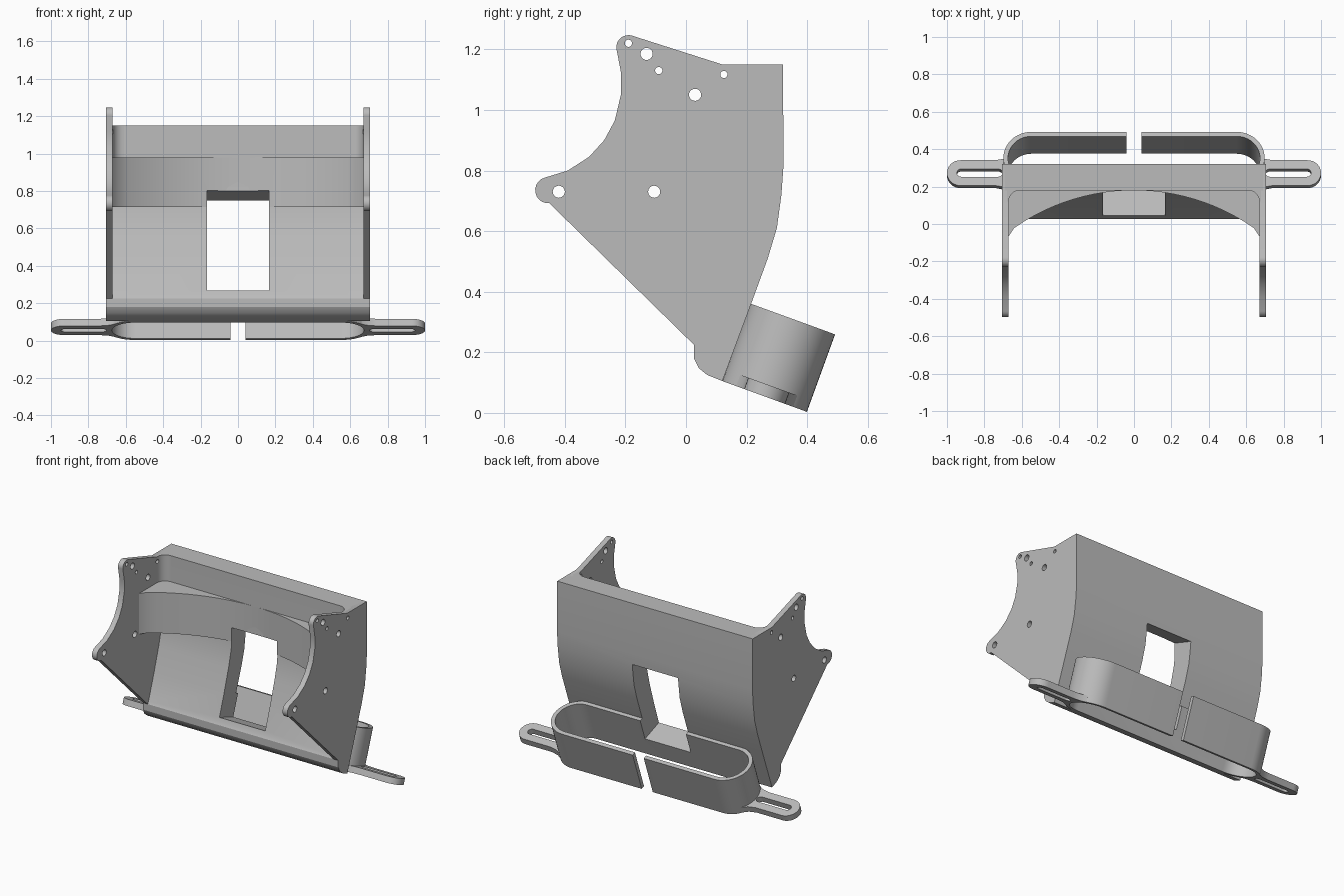
import bpy, bmesh
from math import pi, sin, cos, radians, sqrt
from mathutils import Matrix, Vector

cube = bpy.data.objects.get("Cube")
if cube:
    bpy.data.objects.remove(cube, do_unlink=True)

grey = bpy.data.materials.new("plain grey")
grey.use_nodes = True
colour = (0.5, 0.5, 0.5, 1)
grey.diffuse_color = colour
grey.node_tree.nodes["Principled BSDF"].inputs["Base Color"].default_value = colour

# Frames: side profiles run along x, upright ones along z, clip ones are tilted
SIDE = Matrix(((0, 0, 1, 0), (1, 0, 0, 0), (0, 1, 0, 0), (0, 0, 0, 1)))
UPRIGHT = Matrix.Identity(4)
CLIP = Matrix.Translation((0, 0.12, 0.105)) @ Matrix.Rotation(radians(-20), 4, "X")


def arc(cx, cy, r, start, end, steps):
    angles = [radians(start + (end - start) * i / steps) for i in range(steps + 1)]
    return [(cx + r * cos(a), cy + r * sin(a)) for a in angles]


def prism(name, points, low, high, frame):
    """Extrude a closed 2D outline between two heights of a frame."""
    bm = bmesh.new()
    face = bm.faces.new([bm.verts.new((a, b, low)) for a, b in points])
    extruded = bmesh.ops.extrude_face_region(bm, geom=[face])["geom"]
    moved = [v for v in extruded if isinstance(v, bmesh.types.BMVert)]
    bmesh.ops.translate(bm, verts=moved, vec=Vector((0, 0, high - low)))
    bmesh.ops.transform(bm, matrix=frame, verts=bm.verts)
    bmesh.ops.recalc_face_normals(bm, faces=bm.faces)
    mesh = bpy.data.meshes.new(name)
    bm.to_mesh(mesh)
    bm.free()
    mesh.materials.append(grey)
    obj = bpy.data.objects.new(name, mesh)
    bpy.context.collection.objects.link(obj)
    return obj


def activate(obj):
    bpy.ops.object.select_all(action="DESELECT")
    obj.select_set(True)
    bpy.context.view_layer.objects.active = obj


def cut(obj, *cutters):
    activate(obj)
    for cutter in cutters:
        mod = obj.modifiers.new("cut", "BOOLEAN")
        mod.operation = "DIFFERENCE"
        mod.solver = "EXACT"
        mod.object = cutter
        bpy.ops.object.modifier_apply(modifier=mod.name)


def rectangle(x, low, high):
    return [(-x, low), (x, low), (x, high), (-x, high)]


def stadium(x, centre, r):
    return arc(x, centre, r, -90, 90, 24) + arc(-x, centre, r, 90, 270, 24)


parts = []
window = prism("window_cutter", rectangle(0.165, -0.4, 0.06), 0.126, 0.673, CLIP)
helpers = [window]

# Outer back curve and rounded bottom nose shared by wall and plates
back = [(0.32, 1.15), (0.322, 0.82), (0.315, 0.72), (0.3, 0.61), (0.27, 0.51),
        (0.215, 0.36), (0.12, 0.105)]
nose = [(0.07, 0.125), (0.042, 0.148), (0.026, 0.18), (0.026, 0.225)]

# Thick curved back wall
inner = [(0.035, 0.24), (0.09, 0.4), (0.14, 0.56), (0.165, 0.66),
         (0.176, 0.76), (0.18, 0.85), (0.18, 1.15)]
wall = prism("back_wall", back + nose + inner, -0.69, 0.69, SIDE)
cut(wall, window)
parts.append(wall)

# Concave rib across the inside of the wall
R = 1.12
steps = [i / 12 for i in range(-12, 13)]
front = [(0.64 * t, 0.18 - R + sqrt(R * R - (0.64 * t) ** 2)) for t in steps]
outline = [(-0.69, 0.25), (-0.69, -0.065), (-0.67, -0.065)] + front
outline += [(0.67, -0.065), (0.69, -0.065), (0.69, 0.25)]
rib = prism("concave_rib", outline, 0.715, 0.98, UPRIGHT)
cut(rib, window)
parts.append(rib)

# Side plates with ears and screw holes
plate_outline = (
    back + nose
    + arc(-0.455, 0.735, 0.043, 275, 105, 10)
    + [(-0.39, 0.8), (-0.32, 0.845), (-0.27, 0.9), (-0.235, 0.965),
       (-0.215, 1.05), (-0.214, 1.12)]
    + arc(-0.19, 1.207, 0.04, 185, 72, 8)
    + [(0.12, 1.15)]
)
holes = [(-0.19, 1.22, 0.012), (-0.13, 1.185, 0.02), (-0.09, 1.13, 0.012),
         (0.125, 1.117, 0.012), (0.03, 1.05, 0.02), (-0.42, 0.73, 0.02),
         (-0.105, 0.73, 0.02)]
drills = [prism("hole_cutter", arc(y, z, r, 0, 345, 23), -1, 1, SIDE)
          for y, z, r in holes]
helpers += drills
for side, sign in (("left", 1), ("right", -1)):
    ends = sorted((0.67 * sign, 0.705 * sign))
    plate = prism(side + "_plate", plate_outline, *ends, SIDE)
    cut(plate, *drills)
    parts.append(plate)

    # Rounded corner between plate and top of the wall
    cove = arc(0.61, 0.12, 0.06, 0, 90, 8) + [(0.61, 0.2), (0.68, 0.2), (0.68, 0.12)]
    corner = prism(side + "_corner_fillet", [(x * sign, y) for x, y in cove],
                   0.97, 1.15, UPRIGHT)
    cut(corner, drills[3])
    parts.append(corner)

# Split oval clip behind the lower wall
MID = 0.1485
cavity = prism("cavity_cutter", stadium(0.55, MID, MID - 0.025), -0.1, 0.4, CLIP)
gap = prism("gap_cutter", rectangle(0.04, 0.2, 0.4), -0.1, 0.4, CLIP)
helpers += [cavity, gap]
clip = prism("oval_clip", stadium(0.55, MID, MID), 0, 0.272, CLIP)
cut(clip, cavity, gap, window)
parts.append(clip)

# Slotted mounting tabs at the clip ends
flare = [(0.6, 0.1), (0.66, 0.1), (0.69, 0.082), (0.74, 0.072)]
tab_outline = [(x, MID - w) for x, w in flare]
tab_outline += arc(0.928, MID, 0.072, -90, 90, 16)
tab_outline += [(x, MID + w) for x, w in reversed(flare)]
slot_outline = arc(0.925, MID, 0.022, -90, 90, 10) + arc(0.725, MID, 0.022, 90, 270, 10)
for side, sign in (("left", 1), ("right", -1)):
    tab = prism(side + "_mounting_tab", [(x * sign, u) for x, u in tab_outline],
                0, 0.04, CLIP)
    slot = prism("slot_cutter", [(x * sign, u) for x, u in slot_outline],
                 -0.1, 0.2, CLIP)
    cut(tab, cavity, slot)
    helpers.append(slot)
    parts.append(tab)

for helper in helpers:
    bpy.data.objects.remove(helper, do_unlink=True)
for part in parts:
    activate(part)
    bpy.ops.object.shade_smooth_by_angle(angle=radians(25))
